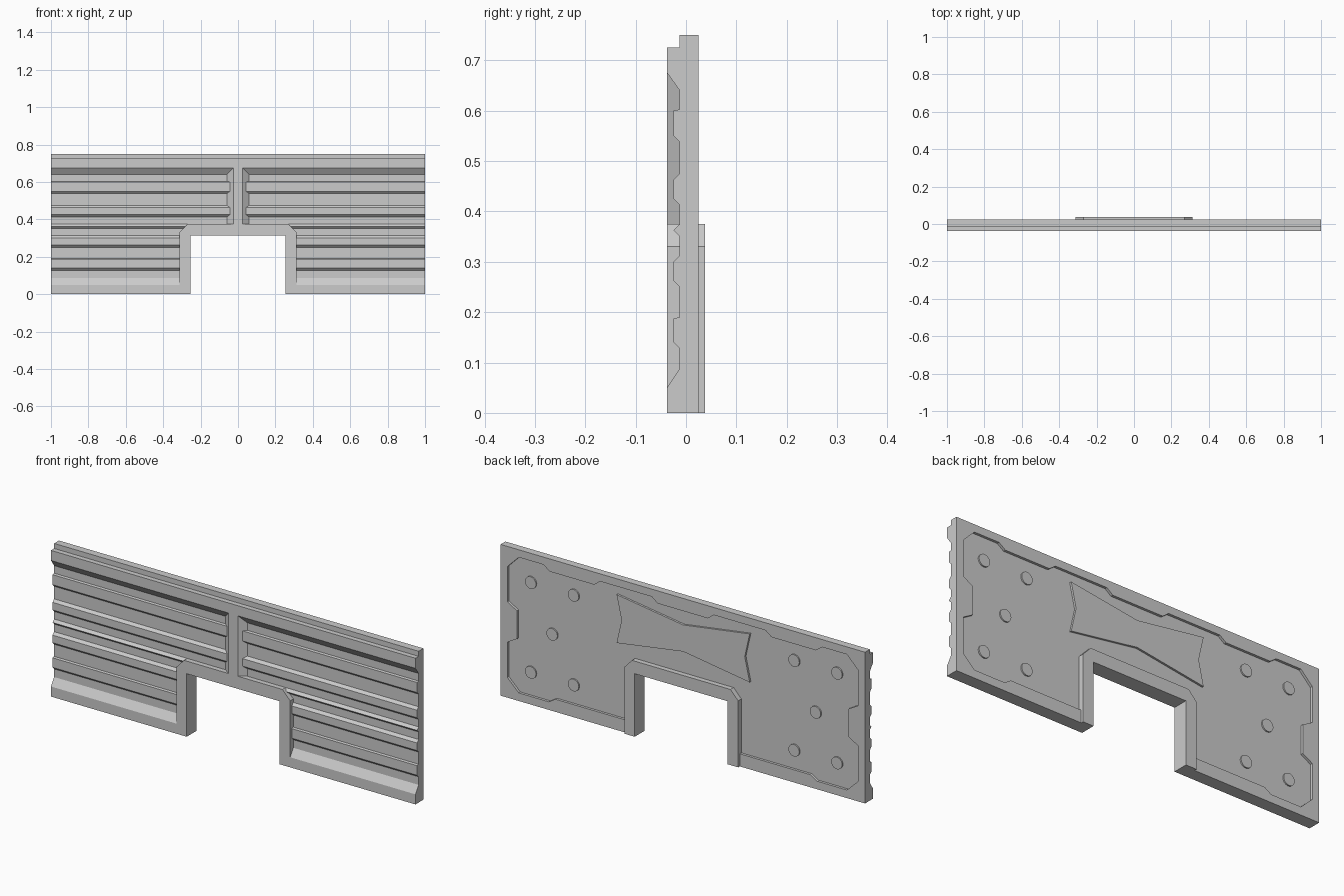
import bpy, bmesh, math

if "Cube" in bpy.data.objects:
    bpy.data.objects.remove(bpy.data.objects["Cube"])

D = bpy.data


def prism(name, pts, place, a, b):
    """Extrude a 2D outline between a and b; place(u, v, t) maps to xyz."""
    bm = bmesh.new()
    lo = [bm.verts.new(place(u, v, a)) for u, v in pts]
    hi = [bm.verts.new(place(u, v, b)) for u, v in pts]
    bm.faces.new(lo)
    bm.faces.new(hi)
    n = len(pts)
    for i in range(n):
        j = (i + 1) % n
        bm.faces.new((lo[i], lo[j], hi[j], hi[i]))
    bmesh.ops.recalc_face_normals(bm, faces=bm.faces)
    me = D.meshes.new(name)
    bm.to_mesh(me)
    bm.free()
    ob = D.objects.new(name, me)
    bpy.context.collection.objects.link(ob)
    return ob


def along_x(u, v, t): return (t, u, v)
def along_y(u, v, t): return (u, t, v)
def along_z(u, v, t): return (u, v, t)


def mirrored(half):
    """Close a right-hand outline with its mirror image across x = 0."""
    return half + [(-x, z) for x, z in reversed(half) if x > 1e-6]


def cut(target, cutter):
    cutter.hide_render = True
    mod = target.modifiers.new("cut", 'BOOLEAN')
    mod.operation = 'DIFFERENCE'
    mod.solver = 'EXACT'
    mod.object = cutter
    dg = bpy.context.evaluated_depsgraph_get()
    dg.update()
    me = D.meshes.new_from_object(target.evaluated_get(dg))
    target.modifiers.clear()
    target.data = me
    D.objects.remove(cutter, do_unlink=True)


# Ribbed wall: front profile (y, z) swept across the width
F, R, G, B = -0.0375, -0.025, -0.0125, 0.025
profile = [(B, 0), (F, 0), (F, .05), (G, .0875), (G, .1275), (R, .14),
           (R, .1875), (G, .19), (G, .25), (R, .2625), (R, .3), (G, .3125),
           (G, .35), (R, .3625), (G, .375), (G, .4125), (R, .425),
           (R, .4625), (G, .475), (G, .5375), (R, .55), (R, .6), (G, .6025),
           (G, .64), (F, .675), (F, .725), (G, .725), (G, .75), (B, .75)]
wall = prism("ribbed_wall", profile, along_x, -1, 1)

# Doorway cut-out, as wide as the outside of the door frame
W, H = .3125, .375
cut(wall, prism("door_cutter", mirrored([(W, -.1), (W, .33), (.27, H)]),
                along_y, -.1, .1))

# Shallow recess in the back with a stepped outline
recess = [(.70, .0625), (.735, .04), (.90, .04), (.9625, .1), (.9625, .275),
          (.91, .305), (.91, .445), (.9625, .475), (.9625, .65), (.90, .7125),
          (.765, .7125), (.73, .6875), (.487, .6875), (.453, .7125),
          (.17, .7125), (.138, .6875)]
cut(wall, prism("recess_cutter", mirrored(recess), along_y, .0125, .1))

# Door frame, proud of the wall on both sides
frame = [(.255, .3125), (.255, 0), (W, 0), (W, .33), (.27, H)]
prism("door_frame", mirrored(frame), along_y, F, .0375)

# Tapered pillar above the door
prism("centre_pillar", [(-.06, -.01), (-.06, G), (-.025, F), (.025, F),
                        (.06, G), (.06, -.01)], along_z, H, .675)

# Raised bow-tie plate on the back
bow = [(0, .485), (.365, .43), (.338, .55), (.365, .67), (0, .617)]
prism("bow_tie_plate", mirrored(bow), along_y, .008, .0225)

# Rivets on the back
disc = [(.03 * math.cos(i * math.tau / 24), .03 * math.sin(i * math.tau / 24))
        for i in range(24)]
spots = [(.84, .6), (.605, .6), (.7225, .375), (.84, .155), (.605, .155)]
for side in (-1, 1):
    for x, z in spots:
        rivet = prism("rivet", [(side * x + u, z + v) for u, v in disc],
                      along_y, .008, .019)
        bpy.ops.object.select_all(action='DESELECT')
        rivet.select_set(True)
        bpy.context.view_layer.objects.active = rivet
        bpy.ops.object.shade_smooth_by_angle(angle=math.radians(30))
